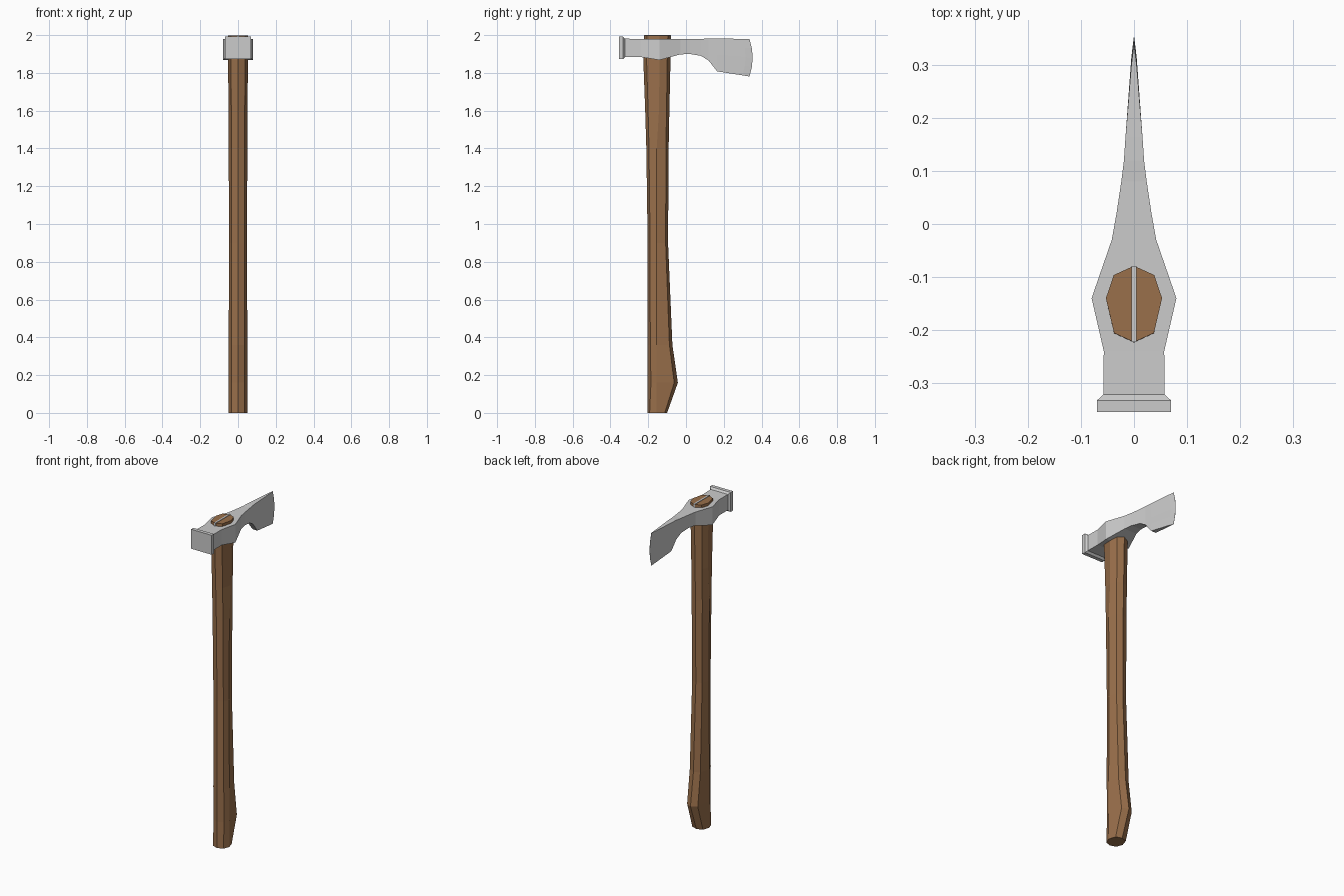
import bpy, bmesh

if "Cube" in bpy.data.objects:
    bpy.data.objects.remove(bpy.data.objects["Cube"])


def loft(name, rings, material=None):
    """Skin matching closed rings of points and cap both ends."""
    bm = bmesh.new()
    rows = [[bm.verts.new(p) for p in ring] for ring in rings]
    n = len(rows[0])
    for a, b in zip(rows, rows[1:]):
        for i in range(n):
            j = (i + 1) % n
            bm.faces.new((a[i], a[j], b[j], b[i]))
    bm.faces.new(rows[0])
    bm.faces.new(rows[-1])
    bmesh.ops.remove_doubles(bm, verts=bm.verts, dist=0.0002)
    bmesh.ops.recalc_face_normals(bm, faces=bm.faces)
    mesh = bpy.data.meshes.new(name)
    bm.to_mesh(mesh)
    bm.free()
    obj = bpy.data.objects.new(name, mesh)
    bpy.context.collection.objects.link(obj)
    if material:
        mesh.materials.append(material)
    return obj


wood = bpy.data.materials.new("wood")
wood.diffuse_color = (0.32, 0.16, 0.07, 1)
wood.use_nodes = True
wood.node_tree.nodes["Principled BSDF"].inputs["Base Color"].default_value = wood.diffuse_color


# Handle: eight-sided rings as z, back y, middle y, front y, half width
def handle_ring(z, back, mid, front, w):
    d = front - back
    half = [(0, front), (0.72 * w, front - 0.12 * d), (w, mid),
            (0.71 * w, back + 0.12 * d), (0, back)]
    return [(x, y, z) for x, y in half] + [(-x, y, z) for x, y in half[3:0:-1]]


handle_stations = [
    (0.00, -0.205, -0.155, -0.100, 0.050),
    (0.16, -0.205, -0.155, -0.043, 0.050),
    (0.36, -0.205, -0.155, -0.072, 0.050),
    (0.90, -0.203, -0.155, -0.095, 0.047),
    (1.40, -0.210, -0.155, -0.092, 0.050),
    (1.60, -0.216, -0.143, -0.088, 0.050),
    (1.87, -0.226, -0.140, -0.082, 0.053),
    (1.997, -0.223, -0.140, -0.079, 0.053),
]
loft("handle", [handle_ring(*s) for s in handle_stations], wood)


# Head: sections as y, half width, bottom z, top z, forward bulge
def head_ring(y, w, bottom, top, bulge=0):
    side = []
    for k in range(5):
        t = k / 4
        side.append((w, y + bulge * (1 - (2 * t - 1) ** 2), bottom + t * (top - bottom)))
    return side + [(-x, yy, z) for x, yy, z in reversed(side)]


head_stations = [
    (-0.355, 0.070, 1.873, 1.992),
    (-0.333, 0.070, 1.873, 1.992),
    (-0.322, 0.058, 1.884, 1.981),
    (-0.240, 0.057, 1.884, 1.980),
    (-0.140, 0.080, 1.868, 1.980),
    (-0.030, 0.042, 1.898, 1.980),
    (0.020, 0.033, 1.900, 1.980),
    (0.080, 0.024, 1.890, 1.980),
    (0.120, 0.019, 1.865, 1.982),
    (0.165, 0.016, 1.808, 1.982),
    (0.300, 0.005, 1.787, 1.980, 0.015),
    (0.336, 0.0004, 1.781, 1.980, 0.017),
]
loft("axe_head", [head_ring(*s) for s in head_stations])

# Steel wedge driven into the top of the handle
loft("wedge", [[(-0.005, y, z), (0.005, y, z), (0.005, y, z + 0.04), (-0.005, y, z + 0.04)]
               for y, z in ((-0.223, 1.96), (-0.079, 1.96))])
